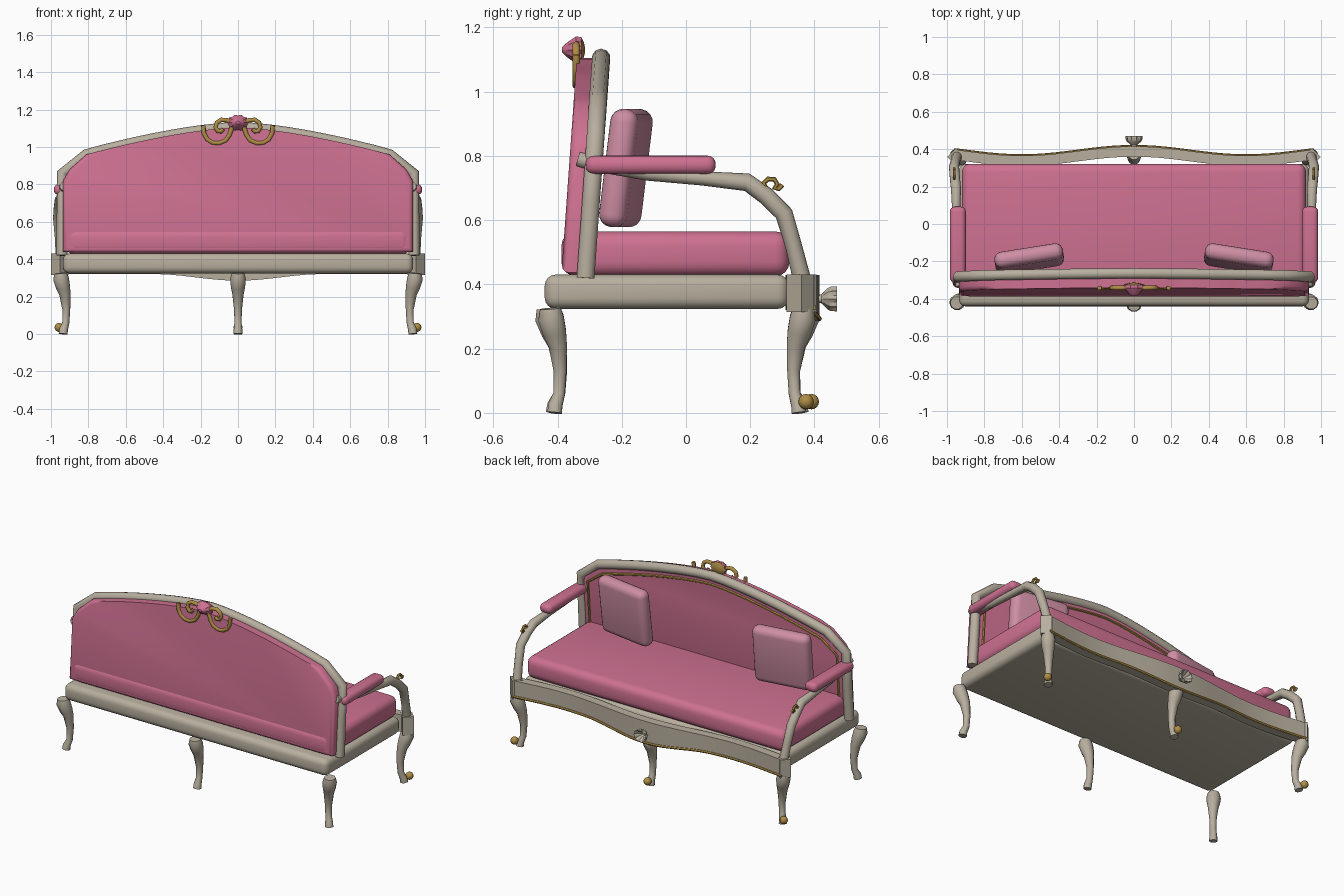
import bpy, bmesh, math
from mathutils import Vector, Matrix, Euler

if "Cube" in bpy.data.objects:
    bpy.data.objects.remove(bpy.data.objects["Cube"])


def material(name, rgb):
    m = bpy.data.materials.new(name)
    m.diffuse_color = (*rgb, 1)
    m.use_nodes = True
    m.node_tree.nodes["Principled BSDF"].inputs["Base Color"].default_value = m.diffuse_color
    return m


PINK = material("rose_fabric", (0.62, 0.165, 0.285))
LIGHT = material("pale_rose_fabric", (0.62, 0.27, 0.37))
CREAM = material("cream_wood", (0.48, 0.43, 0.345))
GOLD = material("gold", (0.43, 0.27, 0.06))


def finish(name, bm, *mats, angle=40):
    bmesh.ops.recalc_face_normals(bm, faces=bm.faces[:])
    me = bpy.data.meshes.new(name)
    bm.to_mesh(me)
    bm.free()
    for m in mats:
        me.materials.append(m)
    for p in me.polygons:
        p.use_smooth = True
    me.set_sharp_from_angle(angle=math.radians(angle))
    ob = bpy.data.objects.new(name, me)
    bpy.context.collection.objects.link(ob)
    return ob


def rounded_box(name, loc, size, bevel, mat, rot=(0, 0, 0), segments=4):
    bm = bmesh.new()
    bmesh.ops.create_cube(bm, size=1)
    bmesh.ops.scale(bm, vec=size, verts=bm.verts[:])
    if bevel:
        bmesh.ops.bevel(bm, geom=bm.edges[:], offset=bevel, segments=segments,
                        profile=0.5, affect='EDGES', clamp_overlap=True)
    m = Matrix.Translation(loc) @ Euler(rot).to_matrix().to_4x4()
    bmesh.ops.transform(bm, matrix=m, verts=bm.verts[:])
    return finish(name, bm, mat)


def loft(bm, rings):
    """Skin closed rings of equal length and cap both ends."""
    rows = [[bm.verts.new(p) for p in r] for r in rings]
    n = len(rows[0])
    for a, b in zip(rows, rows[1:]):
        for i in range(n):
            j = (i + 1) % n
            bm.faces.new((a[i], a[j], b[j], b[i]))
    bm.faces.new(rows[0])
    bm.faces.new(rows[-1])


def tube(name, path, radii, mat, ref=(0, 1, 0), sides=10):
    pts = [Vector(p) for p in path]
    if not isinstance(radii, (list, tuple)):
        radii = [radii] * len(pts)
    rings = []
    for i, p in enumerate(pts):
        t = (pts[min(i + 1, len(pts) - 1)] - pts[max(i - 1, 0)]).normalized()
        u = t.cross(Vector(ref)).normalized()
        v = u.cross(t)
        rings.append([p + radii[i] * (math.cos(a) * u + math.sin(a) * v)
                      for a in (2 * math.pi * k / sides for k in range(sides))])
    bm = bmesh.new()
    loft(bm, rings)
    return finish(name, bm, mat, angle=50)


def mirrored(half):
    """Full left-to-right path from a right half that ends on x = 0."""
    return [(-x, z) for x, z in half] + half[-2::-1]


def back_y(z):
    return -0.312 + (z - 0.43) * 0.071


# Seat base and cushion
rounded_box("seat_base", (0, -0.06, 0.377), (1.872, 0.76, 0.107), 0.035, CREAM)
rounded_box("seat_cushion", (0, -0.033, 0.495), (1.84, 0.71, 0.14), 0.045, PINK)

# Backrest outline: straight sides, clipped shoulders, arched top
arch = [(0.81 * (1 - k / 9), 1.105 - 0.145 * (1 - k / 9) ** 1.5) for k in range(10)]
outline = mirrored([(0.942, 0.42), (0.94, 0.65), (0.94, 0.86)] + arch)
tube("back_frame", [(x, back_y(z), z) for x, z in outline], 0.029, CREAM)

bm = bmesh.new()
panel = mirrored([(0.935, 0.437), (0.935, 0.82), (0.9, 0.88)] + arch)
loft(bm, [[(x, back_y(z) + d, z) for x, z in panel] for d in (-0.076, 0.014)])
rim = [e for e in bm.edges if abs((e.verts[0].co.y - back_y(e.verts[0].co.z))
                                  - (e.verts[1].co.y - back_y(e.verts[1].co.z))) < 0.01]
bmesh.ops.bevel(bm, geom=rim, offset=0.022, segments=3, profile=0.5,
                affect='EDGES', clamp_overlap=True)
finish("back_upholstery", bm, PINK)

trim = mirrored([(0.885, 0.55), (0.885, 0.83)] + [(x * 0.96, z - 0.05) for x, z in arch])
tube("back_trim", [(x, back_y(z) + 0.016, z) for x, z in trim], 0.008, GOLD, sides=6)


# Front rail: wavy in plan, dipping at the middle
def rail_y(x):
    return 0.39 + 0.025 * math.cos(math.pi * x / 0.6)


def rail_bottom(x):
    return 0.32 - (0.035 * math.cos(math.pi * x / 0.9) ** 2 if abs(x) < 0.45 else 0)


stations = [-0.96 + 0.06 * k for k in range(33)]
bm = bmesh.new()
loft(bm, [[(x, rail_y(x) - 0.055, rail_bottom(x)), (x, rail_y(x), rail_bottom(x)),
           (x, rail_y(x), 0.43), (x, rail_y(x) - 0.055, 0.43)] for x in stations])
finish("front_rail", bm, CREAM)
tube("rail_trim", [(x, rail_y(x), rail_bottom(x) + 0.008) for x in stations],
     0.008, GOLD, ref=(0, 0, 1), sides=6)


# Cabriole legs, curving along an outward direction
LEG = [(0.043, 0.325, 0.034), (0.04, 0.295, 0.042), (0.024, 0.25, 0.038),
       (0.01, 0.21, 0.03), (0, 0.13, 0.021), (0.004, 0.06, 0.019),
       (0.02, 0.025, 0.023), (0.024, 0.0, 0.024)]


def leg(name, x, y, dx, dy, ball):
    d = Vector((dx, dy, 0)).normalized()
    tube(name, [(x + d.x * o, y + d.y * o, z) for o, z, r in LEG],
         [r for o, z, r in LEG], CREAM)
    if ball:
        bm = bmesh.new()
        bmesh.ops.create_uvsphere(
            bm, u_segments=12, v_segments=8, radius=0.024,
            matrix=Matrix.Translation((x + d.x * 0.055, y + d.y * 0.055, 0.035)))
        finish(name + "_ball", bm, GOLD)


leg("back_middle_leg", 0, -0.39, 0, -1, False)
leg("front_middle_leg", 0, 0.335, 0, 1, True)
for s, side in ((-1, "left"), (1, "right")):
    leg(side + "_back_leg", s * 0.918, -0.392, s, -1, False)
    leg(side + "_front_leg", s * 0.918, 0.335, s, 1, True)

    # Arm: corner block, bent support, pad and small curl
    rounded_box(side + "_corner_block", (s * 0.952, 0.359, 0.373),
                (0.066, 0.066, 0.117), 0, CREAM, rot=(0, 0, math.radians(45)))
    arm = [(0.93, -0.335, 0.79), (0.935, -0.28, 0.775), (0.945, -0.12, 0.745),
           (0.95, 0.05, 0.73), (0.952, 0.19, 0.718), (0.958, 0.25, 0.675),
           (0.962, 0.305, 0.62), (0.955, 0.335, 0.52), (0.948, 0.36, 0.42)]
    tube(side + "_arm", [(s * x, y, z) for x, y, z in arm],
         [0.024, 0.024, 0.022, 0.022, 0.028, 0.028, 0.028, 0.026, 0.028],
         CREAM, ref=(1, 0, 0))
    rounded_box(side + "_arm_pad", (s * 0.942, -0.11, 0.772),
                (0.085, 0.405, 0.058), 0.026, PINK)
    curl = [(0.27, 0.665), (0.25, 0.695), (0.242, 0.715), (0.255, 0.728),
            (0.275, 0.727), (0.284, 0.712), (0.275, 0.699), (0.288, 0.697), (0.3, 0.71)]
    tube(side + "_arm_curl", [(s * 0.962, y, z) for y, z in curl],
         0.008, GOLD, ref=(1, 0, 0), sides=6)

    # Loose pillow
    rounded_box(side + "_pillow", (s * 0.56, -0.187, 0.762), (0.37, 0.088, 0.37),
                0.04, LIGHT, rot=(math.radians(-7), 0, math.radians(-9) * s))

    # Crest scrolls
    lower = [(0.185, 1.115), (0.183, 1.075), (0.165, 1.04), (0.135, 1.022),
             (0.1, 1.02), (0.065, 1.035), (0.045, 1.065), (0.03, 1.11)]
    upper = [(0.03, 1.13), (0.06, 1.143), (0.09, 1.145), (0.113, 1.13), (0.12, 1.105),
             (0.108, 1.085), (0.09, 1.083), (0.08, 1.097)]
    for part, pts in (("lower", lower), ("upper", upper)):
        tube(f"{side}_crest_{part}_scroll", [(s * x, -0.342, z) for x, z in pts],
             0.012, GOLD, sides=8)


# Fluted shells
def shell(name, centre, rows, sx, *mats):
    bm = bmesh.new()
    n = 20
    loft(bm, [[(centre[0] + sx * r * (1 - f * (k % 2)) * math.cos(math.tau * k / n),
                centre[1] + y,
                centre[2] + r * (1 - f * (k % 2)) * math.sin(math.tau * k / n))
               for k in range(n)] for y, r, f in rows])
    if len(mats) > 1:
        bm.normal_update()
        bmesh.ops.recalc_face_normals(bm, faces=bm.faces[:])
        for face in bm.faces:
            face.material_index = int(face.normal.y > 0.3)
    finish(name, bm, *mats, angle=30)


shell("rail_shell", (0, 0.41, 0.355),
      [(0, 0.012, 0), (0.012, 0.014, 0), (0.03, 0.034, 0.1), (0.04, 0.04, 0.12),
       (0.06, 0.041, 0.18), (0.042, 0.032, 0.12), (0.02, 0.008, 0)], 1.1, CREAM)
shell("crest_shell", (0, -0.32, 1.13),
      [(-0.066, 0.008, 0), (-0.056, 0.018, 0), (-0.045, 0.028, 0.1), (-0.022, 0.044, 0.12),
       (-0.006, 0.042, 0.15), (0.002, 0.025, 0.1), (0.006, 0.006, 0)], 1.35, PINK, GOLD)
